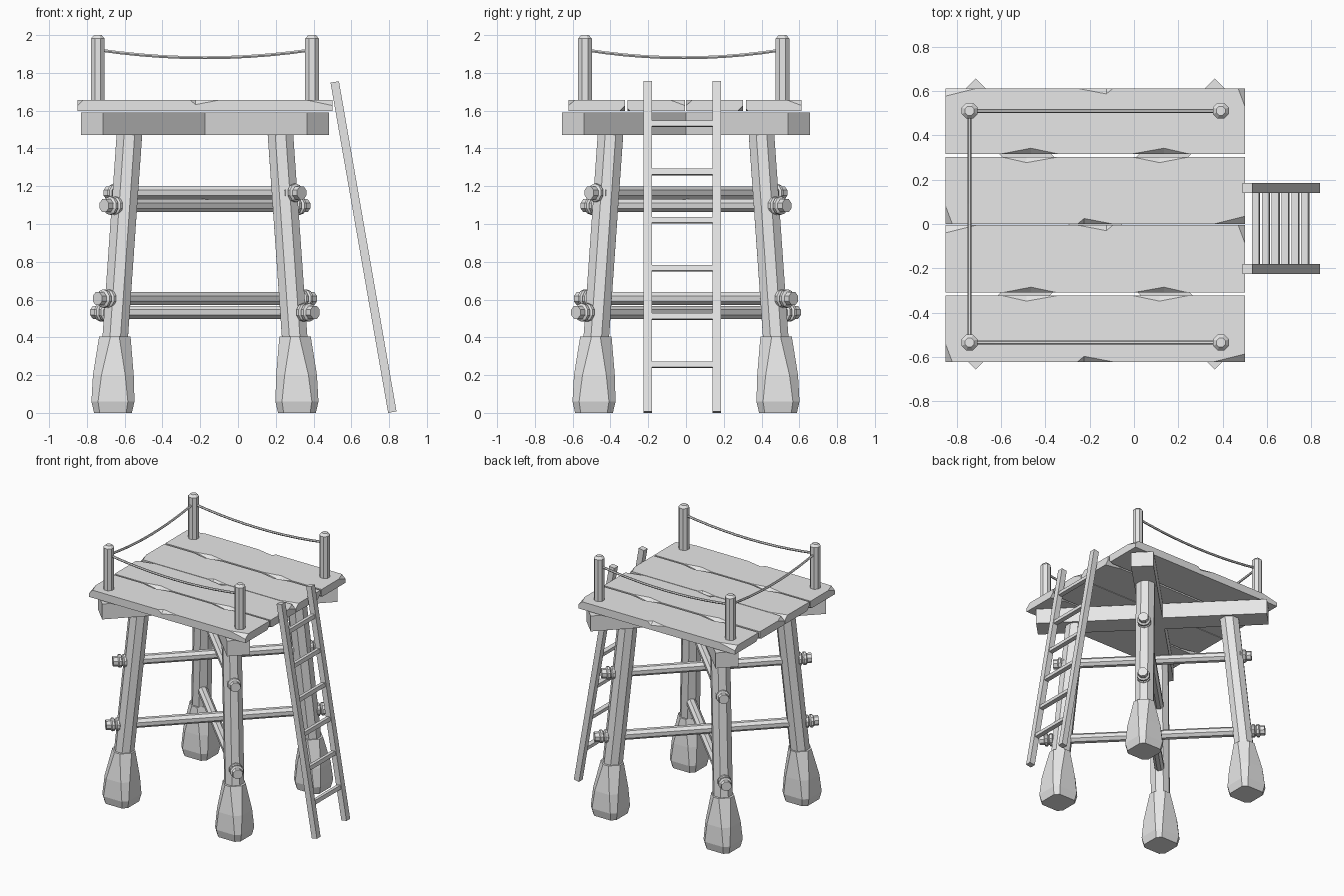
import bpy, bmesh, math
from mathutils import Vector, Matrix

if "Cube" in bpy.data.objects:
    bpy.data.objects.remove(bpy.data.objects["Cube"])

wood = bpy.data.materials.new("plain_grey")
wood.use_nodes = True
GREY = (0.8, 0.8, 0.8, 1)
wood.diffuse_color = GREY
wood.node_tree.nodes["Principled BSDF"].inputs["Base Color"].default_value = GREY

CX, CY = -0.175, 0.0          # tower axis
CORNERS = [("front_left", 1, -1), ("front_right", -1, -1),
           ("back_left", 1, 1), ("back_right", -1, 1)]


def finish(name, bm):
    bmesh.ops.remove_doubles(bm, verts=bm.verts, dist=0.0005)
    bmesh.ops.recalc_face_normals(bm, faces=bm.faces)
    mesh = bpy.data.meshes.new(name)
    bm.to_mesh(mesh)
    bm.free()
    mesh.materials.append(wood)
    obj = bpy.data.objects.new(name, mesh)
    bpy.context.collection.objects.link(obj)
    return obj


def loft(name, rings):
    """Skin a list of equal-length point rings and cap both ends."""
    bm = bmesh.new()
    rows = [[bm.verts.new(p) for p in ring] for ring in rings]
    n = len(rows[0])
    for a, b in zip(rows, rows[1:]):
        for i in range(n):
            j = (i + 1) % n
            bm.faces.new((a[i], a[j], b[j], b[i]))
    bm.faces.new(rows[0][::-1])
    bm.faces.new(rows[-1])
    return finish(name, bm)


def turned(name, start, end, profile, sides=8):
    """Lathe-like shape between two points; profile = (distance, radius)."""
    start, end = Vector(start), Vector(end)
    axis = (end - start).normalized()
    turn = axis.to_track_quat('Z', 'Y')
    rings = []
    for d, r in profile:
        angles = [math.tau * (i + 0.5) / sides for i in range(sides)]
        rings.append([start + turn @ Vector((r * math.cos(a), r * math.sin(a), d))
                      for a in angles])
    return loft(name, rings)


def pole(name, start, end, radius, sides=8):
    length = (Vector(end) - Vector(start)).length
    return turned(name, start, end, [(0, radius), (length, radius)], sides)


def box(name, centre, size, rotation):
    bm = bmesh.new()
    bmesh.ops.create_cube(bm, size=1, matrix=Matrix.Translation(centre)
                          @ rotation @ Matrix.Diagonal((*size, 1)))
    return finish(name, bm)


# Deck planks: lofted along x, with chipped edges (back top, front top, lower)
HALF = 0.675
CHIPS = [  # x, back chip, front chip, underside chip
    (-HALF, 0.035, 0.0, 0.03), (-HALF + 0.14, 0, 0, 0),
    (-0.42, 0, 0, 0), (-0.29, 0, 0.025, 0), (-0.17, 0, 0, 0),
    (-0.08, 0, 0, 0), (0.05, 0.025, 0, 0), (0.08, 0, 0, 0),
    (0.17, 0, 0, 0), (0.31, 0, 0.025, 0), (0.42, 0, 0, 0),
    (HALF - 0.03, 0, 0, 0), (HALF, 0.08, 0, 0.015)]


def plank(name, y0, y1, flip):
    half, mid, s = (y1 - y0) / 2, (y0 + y1) / 2, -1 if flip else 1
    low, top = 1.597, 1.657
    rings = []
    for x, back, front, under in CHIPS:
        section = [(-half + under, low), (-half, low + under), (-half, top - front),
                   (-half + front, top), (half - back, top),
                   (half, top - min(back, 0.03)), (half, low)]
        rings.append([(CX + s * x, mid + s * y, z) for y, z in section])
    loft(name, rings)


for i, (y0, y1) in enumerate([(-0.622, -0.323), (-0.31, -0.005),
                              (0.0, 0.302), (0.317, 0.612)]):
    plank(f"deck_plank_{i + 1}", y0, y1, i % 2 == 0)

# Crossed support beams under the deck
for name, angle in (("beam_a", 45), ("beam_b", -45)):
    box(name, (CX, CY, 1.53), (1.69, 0.165, 0.12),
        Matrix.Rotation(math.radians(angle), 4, 'Z'))


# Legs and their chiselled feet
def foot_ring(x, y, z, half, cut):
    a, b = half, half - cut
    return [(x + u, y + v, z) for u, v in
            [(a, -b), (a, b), (b, a), (-b, a), (-a, b), (-a, -b), (-b, -a), (b, -a)]]


for name, sx, sy in CORNERS:
    pole(f"{name}_leg", (CX + sx * 0.482, CY + sy * 0.482, 0.3),
         (CX + sx * 0.398, CY + sy * 0.398, 1.5), 0.073)
    loft(f"{name}_foot", [
        foot_ring(CX + sx * off, CY + sy * off, z, half, cut)
        for z, off, half, cut in [(0, 0.487, 0.1, 0.03), (0.06, 0.487, 0.114, 0.035),
                                  (0.2, 0.485, 0.108, 0.045), (0.405, 0.477, 0.083, 0.06)]])

# Diagonal cross rails, with lashing rings outside each leg
for name, z, tilt, reach in (("upper_rail_a", 1.165, -1, 0.725), ("upper_rail_b", 1.097, 1, 0.755),
                             ("lower_rail_a", 0.605, 1, 0.805), ("lower_rail_b", 0.532, -1, 0.825)):
    way = Vector((1, tilt, 0)).normalized()
    centre = Vector((CX, CY, z))
    pole(name, centre - way * reach, centre + way * reach, 0.037)
    for side, s in (("right", -1), ("left", 1)):
        for k, back in enumerate((0.085, 0.05)):
            at = centre + way * s * (reach - back)
            turned(f"{name}_{side}_lashing_{k + 1}", at, at + way * s,
                   [(-0.016, 0.036), (-0.008, 0.049), (0.008, 0.049), (0.016, 0.036)], 10)

# Railing posts with chamfered tops
posts = {}
for name, sx, sy in CORNERS:
    p = Vector((CX + sx * 0.567, -0.012 + sy * 0.523, 1.62))
    posts[name] = p
    turned(f"{name}_post", p, p + Vector((0, 0, 1)),
           [(0, 0.039), (0.362, 0.039), (0.38, 0.022)])


# Sagging ropes on three sides
def rope(name, a, b, steps=10):
    along = (b - a).normalized()
    side = Vector((-along.y, along.x, 0))
    rings = []
    for i in range(steps + 1):
        t = i / steps
        p = a.lerp(b, t)
        p.z = 1.88 + 0.042 * (2 * t - 1) ** 2
        rings.append([p + 0.009 * (math.cos(w) * side + math.sin(w) * Vector((0, 0, 1)))
                      for w in (math.tau * k / 6 for k in range(6))])
    loft(name, rings)


rope("back_rope", posts["back_right"], posts["back_left"])
rope("side_rope", posts["front_right"], posts["back_right"])
rope("front_rope", posts["front_right"], posts["front_left"])

# Leaning ladder
foot, head = Vector((0.817, 0, 0.004)), Vector((0.512, 0, 1.752))
lean = Matrix.Rotation(math.atan2(head.x - foot.x, head.z - foot.z), 4, 'Y')
length = (head - foot).length
for name, y in (("ladder_left_rail", 0.163), ("ladder_right_rail", -0.202)):
    box(name, (foot + head) / 2 + Vector((0, y, 0)), (0.045, 0.045, length), lean)
for i in range(6):
    z = 0.255 * (i + 1)
    p = foot.lerp(head, z / head.z)
    box(f"ladder_rung_{i + 1}", (p.x, -0.02, z), (0.032, 0.34, 0.03), lean)
